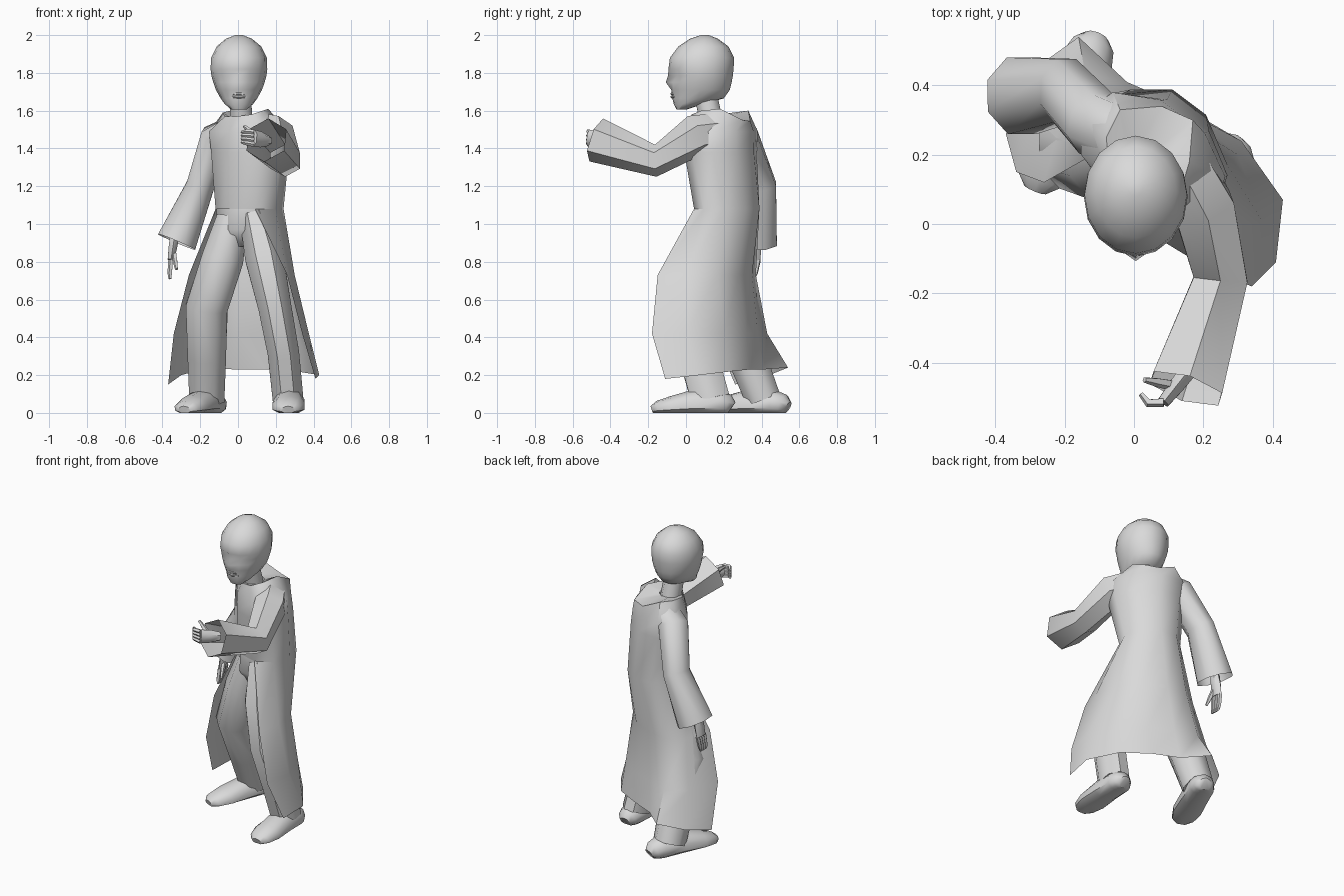
import bpy, bmesh, math
from mathutils import Vector

cube = bpy.data.objects.get("Cube")
if cube:
    bpy.data.objects.remove(cube, do_unlink=True)

GREY = (0.7, 0.7, 0.7, 1)
mat = bpy.data.materials.new("plain grey")
mat.use_nodes = True
mat.diffuse_color = GREY
mat.node_tree.nodes["Principled BSDF"].inputs["Base Color"].default_value = GREY


def loft(name, rings, cap=True, closed_from=0, angle=50):
    """Skin rows of points; rows before closed_from are open strips."""
    bm = bmesh.new()
    rows = [[bm.verts.new(p) for p in ring] for ring in rings]
    for i, (low, high) in enumerate(zip(rows, rows[1:])):
        if i >= closed_from:
            n = len(low)
            pairs = [(j, (j + 1) % n) for j in range(n)]
        else:
            n = min(len(low), len(high))
            pairs = [(j, j + 1) for j in range(n - 1)]
        for j, k in pairs:
            bm.faces.new((low[j], low[k], high[k], high[j]))
    if cap:
        bm.faces.new(rows[0][::-1])
        bm.faces.new(rows[-1])
    bmesh.ops.recalc_face_normals(bm, faces=bm.faces)
    mesh = bpy.data.meshes.new(name)
    bm.to_mesh(mesh)
    bm.free()
    mesh.materials.append(mat)
    obj = bpy.data.objects.new(name, mesh)
    bpy.context.collection.objects.link(obj)
    bpy.ops.object.select_all(action='DESELECT')
    obj.select_set(True)
    bpy.context.view_layer.objects.active = obj
    bpy.ops.object.shade_smooth_by_angle(angle=math.radians(angle))


def tube(name, path, sides=8, ref=(0, 1, 0), cap=True):
    """Sweep ellipses along a path of (centre, side radius, other radius)."""
    pts = [Vector(p[0]) for p in path]
    rings = []
    for i, (_, ra, rb) in enumerate(path):
        tangent = pts[min(i + 1, len(pts) - 1)] - pts[max(i - 1, 0)]
        u = tangent.cross(Vector(ref)).normalized()
        v = u.cross(tangent).normalized()
        ring = []
        for k in range(sides):
            t = math.tau * (k + 0.5) / sides
            p = pts[i] + u * ra * math.cos(t) + v * rb * math.sin(t)
            p.z = max(p.z, 0)
            ring.append(p)
        rings.append(ring)
    loft(name, rings, cap)


# Long coat: open skirt below the waist, closed twisted torso above
LEFT, BACK = Vector((0.8, -0.6, 0)), Vector((0.6, 0.8, 0))


def torso_ring(x, y, z, wide, deep):
    ring = []
    for k in range(9):
        t = math.radians(-45 + 270 * k / 7) if k < 8 else math.radians(270)
        ring.append(Vector((x, y, z)) + LEFT * wide * math.cos(t)
                    + BACK * deep * math.sin(t))
    return ring


hem = [(.41, -.11, .18), (.43, .07, .2), (.31, .24, .22), (.14, .34, .23),
       (-.02, .41, .23), (-.16, .54, .24), (-.3, .44, .2), (-.37, .26, .15)]
shin = [(.34, -.18), (.375, 0), (.3, .2), (.16, .32),
        (0, .38), (-.14, .43), (-.27, .36), (-.34, .15)]
thigh = [(.26, -.15), (.3, 0), (.27, .17), (.17, .28),
         (.03, .35), (-.1, .37), (-.21, .3), (-.26, .12)]
collar = [(.07, .03, 1.58), (.13, .08, 1.6), (.16, .18, 1.61), (.17, .3, 1.55),
          (.08, .34, 1.545), (-.04, .33, 1.6), (-.08, .25, 1.59),
          (-.07, .14, 1.57), (-.01, .05, 1.57)]
coat = [hem, [(x, y, .42) for x, y in shin], [(x, y, .73) for x, y in thigh],
        torso_ring(.06, .22, 1.08, .185, .175),
        torso_ring(.06, .185, 1.38, .23, .17),
        torso_ring(.05, .19, 1.49, .24, .16),
        collar, torso_ring(.02, .13, 1.57, .07, .07)]
loft("long_coat", coat, cap=False, closed_from=3)

# Neck
tube("neck", [((.02, .14, 1.52), .065, .065), ((.01, .1, 1.7), .06, .065)])

# Head: (height, half width, front y, back y), with eye sockets and a nose
head_rows = [(1.605, .04, -.05, .0), (1.635, .075, -.065, .09),
             (1.665, .097, -.072, .2), (1.71, .122, -.078, .232),
             (1.75, .136, -.083, .242), (1.785, .146, -.083, .248),
             (1.82, .15, -.093, .252), (1.88, .148, -.085, .255),
             (1.94, .118, -.04, .225), (1.98, .07, .02, .17), (2, .02, .08, .12)]
rings = []
for z, w, front, back in head_rows:
    ring = []
    for k in range(16):
        t = math.tau * k / 16
        x = .005 + w * math.cos(t)
        y = (front + back) / 2 + (back - front) / 2 * math.sin(t)
        if z == 1.785 and k in (11, 13):
            y += .018
        if k == 12 and z in (1.75, 1.785):
            y -= .024 if z == 1.75 else .012
        ring.append((x, y, z))
    rings.append(ring)
loft("head", rings)

# Lips
for name, z in (("upper_lip", 1.69), ("lower_lip", 1.673)):
    tube(name, [((-.035, -.06, z), .004, .004), ((.005, -.073, z), .009, .009),
                ((.045, -.06, z), .004, .004)], sides=6, ref=(0, 0, 1))

# Sleeves: left arm reaches forward, right arm hangs
tube("left_sleeve", [((.12, .19, 1.49), .09, .1), ((.2, .05, 1.47), .1, .11),
                     ((.25, -.16, 1.335), .09, .085),
                     ((.15, -.475, 1.445), .12, .12)],
     sides=6, ref=(0, 0, 1), cap=False)
tube("right_sleeve", [((-.02, .24, 1.5), .08, .1), ((-.11, .29, 1.455), .095, .1),
                      ((-.2, .385, 1.2), .08, .1),
                      ((-.325, .37, .905), .115, .12)], cap=False)


def hand(side, wrist, knuckle, tip, spread, thumb, ref):
    """Palm, four bent fingers and a thumb."""
    wrist, knuckle, tip, spread = map(Vector, (wrist, knuckle, tip, spread))
    mid = wrist.lerp(knuckle, 0.5)
    tube(side + "_palm", [(wrist, .028, .028), (mid, .026, .042),
                          (knuckle, .02, .045)], sides=6, ref=ref)
    for i in range(4):
        offset = spread * (i - 1.5)
        start, end = knuckle + offset, tip + offset * 0.8
        bend = start.lerp(end, 0.5) + (knuckle - wrist) * 0.15
        tube(f"{side}_finger_{i + 1}", [(start, .014, .014), (bend, .013, .013),
                                        (end, .008, .008)], sides=5, ref=ref)
    tube(side + "_thumb", [(mid, .017, .017), (mid.lerp(Vector(thumb), .6), .014, .014),
                           (thumb, .008, .008)], sides=5, ref=ref)


hand("left", (.16, -.42, 1.44), (.085, -.515, 1.455), (.02, -.49, 1.46),
     (0, 0, .022), (.03, -.45, 1.52), (0, 0, 1))
hand("right", (-.335, .36, .94), (-.355, .35, .81), (-.36, .33, .71),
     (0, .022, 0), (-.325, .29, .76), (0, 1, 0))

# Trousers
loft("trouser_seat", [torso_ring(.06, .22, 1.085, .18, .17),
                      torso_ring(.04, .19, .97, .16, .14),
                      torso_ring(.02, .18, .88, .07, .08)])
tube("left_trouser_leg", [((.09, .15, 1.03), .085, .12), ((.14, .07, .82), .11, .14),
                          ((.195, .02, .56), .095, .125), ((.24, .06, .32), .09, .11),
                          ((.265, .13, .07), .088, .11)])
tube("right_trouser_leg", [((-.03, .21, 1.03), .09, .12), ((-.08, .19, .82), .12, .13),
                           ((-.165, .21, .56), .12, .12), ((-.165, .32, .3), .11, .11),
                           ((-.165, .41, .07), .1, .1)])


def shoe(name, heel, toe):
    """Flat-soled loft from heel to toe: (fraction, half width, height)."""
    heel, toe = Vector(heel), Vector(toe)
    path = []
    for f, w, h in ((0, .04, .06), (.05, .065, .095), (.15, .08, .115),
                    (.45, .085, .12), (.75, .09, .085), (.93, .07, .06),
                    (1, .035, .035)):
        p = heel.lerp(toe, f)
        path.append(((p.x, p.y, h * .4), w, h * .65))
    tube(name, path, sides=10, ref=(0, 0, 1))


shoe("left_shoe", (.275, .24, 0), (.265, -.18, 0))
shoe("right_shoe", (-.11, .535, 0), (-.285, .1, 0))
